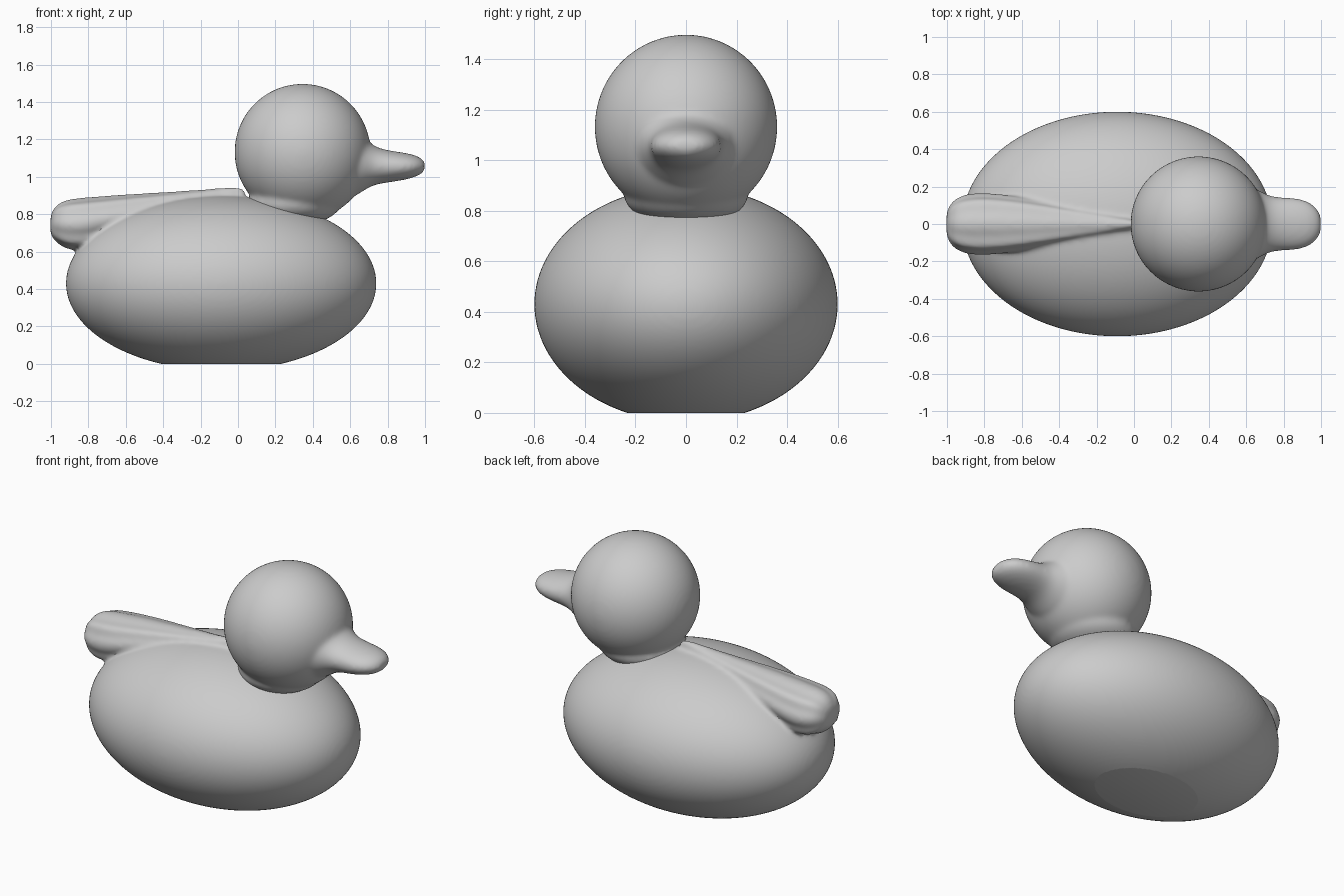
import bpy, bmesh, math
from mathutils import Matrix

if "Cube" in bpy.data.objects:
    bpy.data.objects.remove(bpy.data.objects["Cube"], do_unlink=True)

grey = bpy.data.materials.new("plain_grey")
grey.use_nodes = True
grey.diffuse_color = (0.6, 0.6, 0.6, 1)
grey.node_tree.nodes["Principled BSDF"].inputs["Base Color"].default_value = (0.6, 0.6, 0.6, 1)


def ellipsoid(bm, centre, radii):
    m = Matrix.Translation(centre) @ Matrix.Diagonal((*radii, 1))
    bmesh.ops.create_uvsphere(bm, u_segments=64, v_segments=40, radius=1, matrix=m)


def loft(bm, rows, sides=48, ridge=0.0, power=1.0):
    """Skin rounded sections along x; each row is x, half width, bottom, top."""
    rings = []
    for x, w, low, high in rows:
        ring = []
        for i in range(sides):
            a = math.tau * i / sides
            c, s = math.cos(a), math.sin(a)
            r = 1 + ridge * math.cos(8 * a)
            y = w * r * math.copysign(abs(c) ** power, c)
            z = (low + high) / 2 + (high - low) / 2 * r * math.copysign(abs(s) ** power, s)
            ring.append(bm.verts.new((x, y, z)))
        rings.append(ring)
    for a, b in zip(rings, rings[1:]):
        for i in range(sides):
            j = (i + 1) % sides
            bm.faces.new((a[i], a[j], b[j], b[i]))
    bm.faces.new(rings[0])
    bm.faces.new(rings[-1])


def blend(name, bm, smoothing):
    """Fuse the overlapping volumes into one soft skin."""
    bmesh.ops.recalc_face_normals(bm, faces=bm.faces)
    mesh = bpy.data.meshes.new(name)
    bm.to_mesh(mesh)
    bm.free()
    ob = bpy.data.objects.new(name, mesh)
    bpy.context.collection.objects.link(ob)
    mesh.materials.append(grey)
    ob.modifiers.new("round", "SUBSURF").levels = 1
    fuse = ob.modifiers.new("fuse", "REMESH")
    fuse.mode = "VOXEL"
    fuse.voxel_size = 0.012
    soften = ob.modifiers.new("soften", "SMOOTH")
    soften.factor = 0.5
    soften.iterations = smoothing
    bpy.ops.object.select_all(action="DESELECT")
    ob.select_set(True)
    bpy.context.view_layer.objects.active = ob
    for m in list(ob.modifiers):
        bpy.ops.object.modifier_apply(modifier=m.name)
    return ob


def finish(ob):
    bpy.ops.object.select_all(action="DESELECT")
    ob.select_set(True)
    bpy.context.view_layer.objects.active = ob
    bpy.ops.object.shade_smooth_by_angle(angle=math.radians(35))


# Body with the ridged tail sweeping back along its spine
bm = bmesh.new()
ellipsoid(bm, (-0.09, 0, 0.43), (0.832, 0.602, 0.467))
loft(bm, [(0.05, 0.015, 0.87, 0.955), (-0.1, 0.04, 0.83, 0.937),
          (-0.35, 0.09, 0.77, 0.917), (-0.6, 0.14, 0.69, 0.902),
          (-0.8, 0.165, 0.61, 0.885), (-0.9, 0.155, 0.61, 0.877),
          (-0.96, 0.13, 0.64, 0.857), (-0.993, 0.09, 0.675, 0.82),
          (-1.005, 0.045, 0.70, 0.78)], ridge=0.05, power=0.85)
body = blend("body_and_tail", bm, 10)

# Flat base
bm = bmesh.new()
bm.from_mesh(body.data)
cut = bmesh.ops.bisect_plane(bm, geom=bm.verts[:] + bm.edges[:] + bm.faces[:],
                             plane_co=(0, 0, 0), plane_no=(0, 0, -1), clear_outer=True)
rim = [e for e in cut["geom_cut"] if isinstance(e, bmesh.types.BMEdge)]
bmesh.ops.contextual_create(bm, geom=rim)
bm.to_mesh(body.data)
bm.free()
finish(body)

# Head with a short neck and a flat bill that flares into the face
bm = bmesh.new()
ellipsoid(bm, (0.345, 0, 1.132), (0.364, 0.362, 0.365))
ellipsoid(bm, (0.30, 0, 0.86), (0.25, 0.245, 0.12))
loft(bm, [(0.52, 0.24, 0.86, 1.30), (0.62, 0.205, 0.89, 1.26),
          (0.67, 0.18, 0.925, 1.215), (0.72, 0.15, 0.955, 1.165),
          (0.78, 0.142, 0.967, 1.145), (0.86, 0.142, 0.977, 1.133),
          (0.93, 0.125, 0.992, 1.122), (0.975, 0.09, 1.01, 1.105),
          (1.003, 0.045, 1.035, 1.08)])
finish(blend("head_and_bill", bm, 14))
